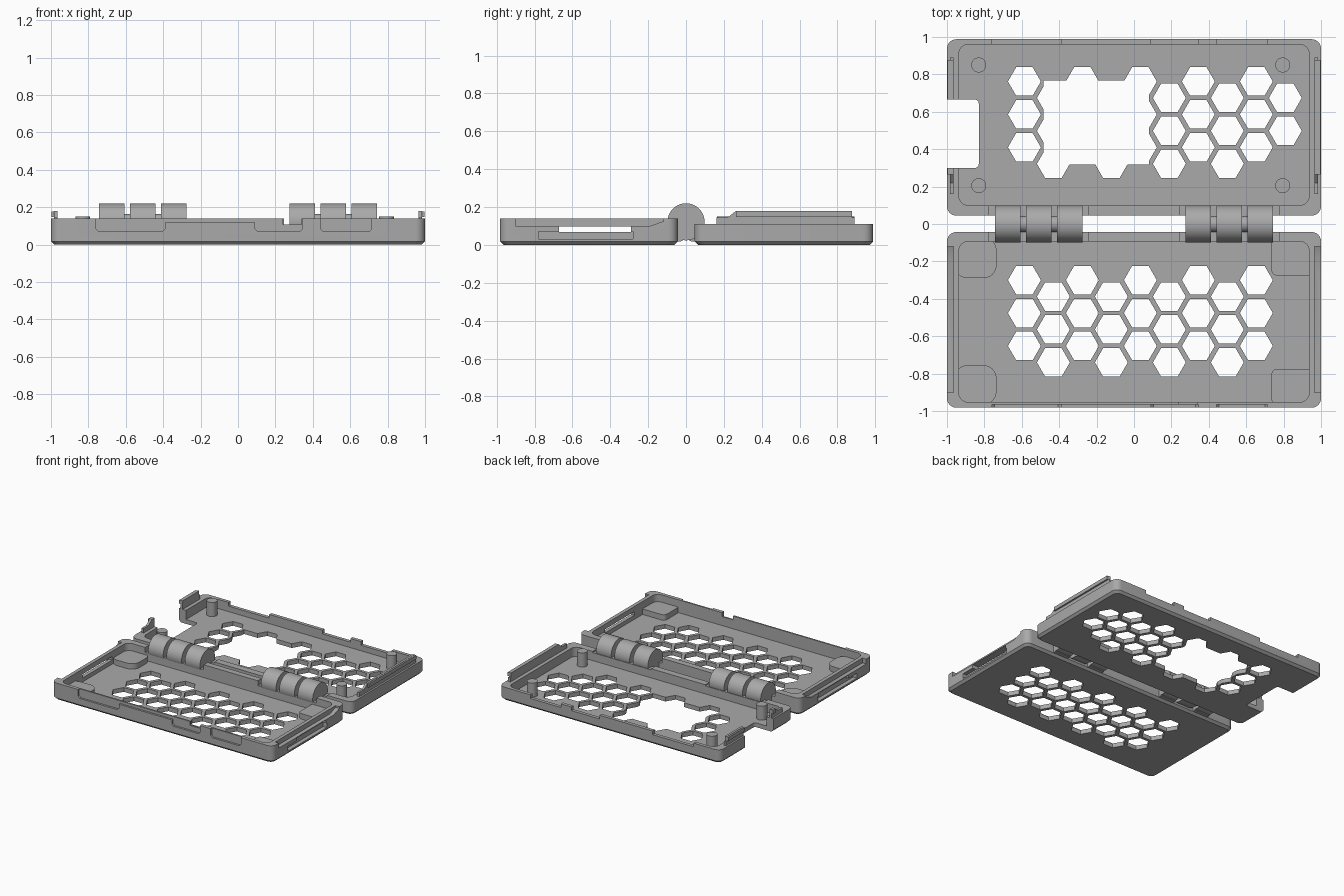
import bpy, bmesh, math
from mathutils import Matrix

if "Cube" in bpy.data.objects:
    bpy.data.objects.remove(bpy.data.objects["Cube"])

grey = bpy.data.materials.new("grey plastic")
grey.use_nodes = True
COLOR = (0.4, 0.4, 0.4, 1)
grey.diffuse_color = COLOR
grey.node_tree.nodes["Principled BSDF"].inputs["Base Color"].default_value = COLOR


def make(name, bm):
    bmesh.ops.recalc_face_normals(bm, faces=bm.faces)
    mesh = bpy.data.meshes.new(name)
    bm.to_mesh(mesh)
    bm.free()
    mesh.materials.append(grey)
    ob = bpy.data.objects.new(name, mesh)
    bpy.context.collection.objects.link(ob)
    return ob


def loft(bm, rings):
    """Skin closed rings of 3D points and cap both ends."""
    loops = [[bm.verts.new(p) for p in ring] for ring in rings]
    n = len(loops[0])
    for a, b in zip(loops, loops[1:]):
        for i in range(n):
            bm.faces.new((a[i], a[(i + 1) % n], b[(i + 1) % n], b[i]))
    bm.faces.new(loops[0][::-1])
    bm.faces.new(loops[-1])


def rounded(x0, x1, y0, y1, r, z, seg=6):
    pts = []
    for k, (cx, cy) in enumerate(((x1 - r, y1 - r), (x0 + r, y1 - r),
                                  (x0 + r, y0 + r), (x1 - r, y0 + r))):
        for i in range(seg + 1):
            a = math.pi / 2 * (k + i / seg)
            pts.append((cx + r * math.cos(a), cy + r * math.sin(a), z))
    return pts


def box(bm, x0, x1, y0, y1, z0, z1):
    loft(bm, [[(x0, y0, z), (x1, y0, z), (x1, y1, z), (x0, y1, z)] for z in (z0, z1)])


def side_plate(bm, x0, x1, outline):
    loft(bm, [[(x, y, z) for y, z in outline] for x in (x0, x1)])


def hexagon(bm, x, y):
    ring = [(x + HEX * math.cos(i * math.pi / 3), y + HEX * math.sin(i * math.pi / 3))
            for i in range(6)]
    loft(bm, [[(px, py, z) for px, py in ring] for z in (-0.1, 0.06)])


def cylinder(bm, axis, radius, centre, length, seg=40):
    turn = Matrix.Rotation(math.pi / 2, 4, 'Y') if axis == 'X' else Matrix.Identity(4)
    bmesh.ops.create_cone(bm, cap_ends=True, segments=seg, radius1=radius, radius2=radius,
                          depth=length, matrix=Matrix.Translation(centre) @ turn)


def cut(target, bm):
    cutter = make("cutter", bm)
    cutter.hide_render = True
    mod = target.modifiers.new("cut", 'BOOLEAN')
    mod.operation, mod.object, mod.solver = 'DIFFERENCE', cutter, 'EXACT'
    mod.use_self = True
    bpy.context.view_layer.objects.active = target
    bpy.ops.object.modifier_apply(modifier=mod.name)
    bpy.data.objects.remove(cutter)


def smooth(ob):
    bpy.ops.object.select_all(action='DESELECT')
    ob.select_set(True)
    bpy.context.view_layer.objects.active = ob
    bpy.ops.object.shade_smooth_by_angle(angle=math.radians(30))


def tray(name, y0, y1, iy0, iy1, top):
    """Open shell with a chamfered underside."""
    bm = bmesh.new()
    c = 0.018
    loft(bm, [rounded(-1 + c, 1 - c, y0 + c, y1 - c, 0.04, 0),
              rounded(-1, 1, y0, y1, 0.05, c), rounded(-1, 1, y0, y1, 0.05, top)])
    ob = make(name, bm)
    bm = bmesh.new()
    loft(bm, [rounded(-0.936, 0.936, iy0, iy1, 0.05, z) for z in (FLOOR, 0.3)])
    cut(ob, bm)
    return ob


FLOOR, HEX, STEP_X, STEP_Y = 0.035, 0.088, 0.155, 0.176
LATCHES = ((-0.76, -0.39), (0.09, 0.345), (0.44, 0.715))
HINGE_X = 0.51

# Front tray with honeycomb floor
front = tray("front_tray", -0.982, -0.043, -0.953, -0.093, 0.14)
bm = bmesh.new()
for col in range(9):
    for row in range(3):
        hexagon(bm, -0.586 + col * STEP_X, -0.3 - row * STEP_Y - (col % 2) * STEP_Y / 2)
cut(front, bm)

# Latch recesses, hinge clearance, side grooves and side slots
bm = bmesh.new()
for a, b in LATCHES:
    loft(bm, [[(a + s, -1.1, z), (b - s, -1.1, z), (b - s, -0.966, z), (a + s, -0.966, z)]
              for s, z in ((0.015, 0.07), (0, 0.085), (0, 0.3))])
box(bm, -0.39, 0.09, -1.1, -0.966, 0.118, 0.3)
box(bm, 0.24, 0.34, -1.1, -0.94, 0.108, 0.3)
for s in (-1, 1):
    x0, x1 = sorted((s * HINGE_X - 0.265, s * HINGE_X + 0.265))
    box(bm, x0, x1, -0.12, 0.1, 0.1, 0.3)
    x0, x1 = sorted((s * 0.966, s * 1.1))
    side_plate(bm, x0, x1, ((-0.9, 0.1), (-0.19, 0.1), (-0.12, 0.125),
                            (-0.12, 0.3), (-0.9, 0.3)))
    box(bm, x0, x1, -0.78, -0.28, 0.03, 0.07)
    x0, x1 = sorted((s * 0.9, s * 1.1))
    box(bm, x0, x1, -0.67, -0.29, 0.068, 0.098)
cut(front, bm)
smooth(front)

# Raised pads in the front tray corners
for name, x0, x1, y0, y1 in (("back_right_pad", -0.96, -0.735, -0.29, -0.07),
                             ("back_left_pad", 0.735, 0.96, -0.275, -0.07),
                             ("front_right_pad", -0.96, -0.735, -0.965, -0.755),
                             ("front_left_pad", 0.735, 0.96, -0.965, -0.775)):
    bm = bmesh.new()
    loft(bm, [rounded(x0, x1, y0, y1, 0.07 if x0 < 0 else 0.03, z) for z in (0.02, 0.08)])
    smooth(make(name, bm))

# Back tray: honeycomb, large opening, side notch and lowered latch rims
back = tray("back_tray", 0.045, 0.988, 0.1, 0.96, 0.11)
bm = bmesh.new()
for col in range(10):
    for row in range(2 if col == 9 else 3):
        hexagon(bm, -0.586 + col * STEP_X, 0.762 - row * STEP_Y - (col % 2) * STEP_Y / 2)
box(bm, -0.483, 0.08, 0.317, 0.767, -0.11, 0.07)
cut(back, bm)
bm = bmesh.new()
for a, b in LATCHES:
    box(bm, a, b, 0.94, 1.1, 0.08, 0.3)
for s in (-1, 1):
    box(bm, s * HINGE_X - 0.265, s * HINGE_X + 0.265, -0.1, 0.12, 0.1, 0.3)
loft(bm, [rounded(-1.2, -0.83, 0.3, 0.665, 0.02, z) for z in (-0.1, 0.3)])
cut(back, bm)
smooth(back)

# Side clips along the back tray
for name, s, spans in (("left_clip", 1, ((0.16, 0.89),)),
                       ("right_clip", -1, ((0.16, 0.3), (0.665, 0.89)))):
    bm = bmesh.new()
    for a, b in spans:
        lo = a + (0.06 if a < 0.3 else 0)
        hi = b - (0.012 if b > 0.8 else 0)
        ramp = lo + (0.045 if a < 0.3 else 0.001)
        x0, x1 = sorted((s * 0.966, s * 0.985))
        side_plate(bm, x0, x1, ((a, 0.09), (b, 0.09), (b, 0.145), (hi, 0.145),
                                (hi, 0.18), (ramp, 0.18), (lo, 0.145), (a, 0.145)))
        x0, x1 = sorted((s * 0.98, s * 0.998))
        box(bm, x0, x1, ramp, hi, 0.148, 0.178)
    make(name, bm)

# Corner posts
for i, (x, y) in enumerate(((-0.83, 0.85), (0.795, 0.85), (-0.83, 0.205), (0.795, 0.205))):
    bm = bmesh.new()
    cylinder(bm, 'Z', 0.04, (x, y, 0.085), 0.13, 24)
    smooth(make(f"post_{i + 1}", bm))

# Hinges: three knuckles on a pin, with arms alternating between the trays
for side, s in (("left", 1), ("right", -1)):
    bm = bmesh.new()
    cylinder(bm, 'X', 0.042, (s * HINGE_X, 0, 0.122), 0.45)
    smooth(make(side + "_hinge_pin", bm))
    for k in (-1, 0, 1):
        x = s * HINGE_X + k * 0.166
        bm = bmesh.new()
        cylinder(bm, 'X', 0.098, (x, 0, 0.122), 0.136)
        smooth(make(f"{side}_knuckle_{k + 2}", bm))
        bm = bmesh.new()
        d = 1 if k == 0 else -1
        side_plate(bm, x - 0.068, x + 0.068, ((d * 0.07, 0.015), (d * 0.02, 0.02),
                                              (0, 0.12), (d * 0.07, 0.12)))
        make(f"{side}_hinge_arm_{k + 2}", bm)
